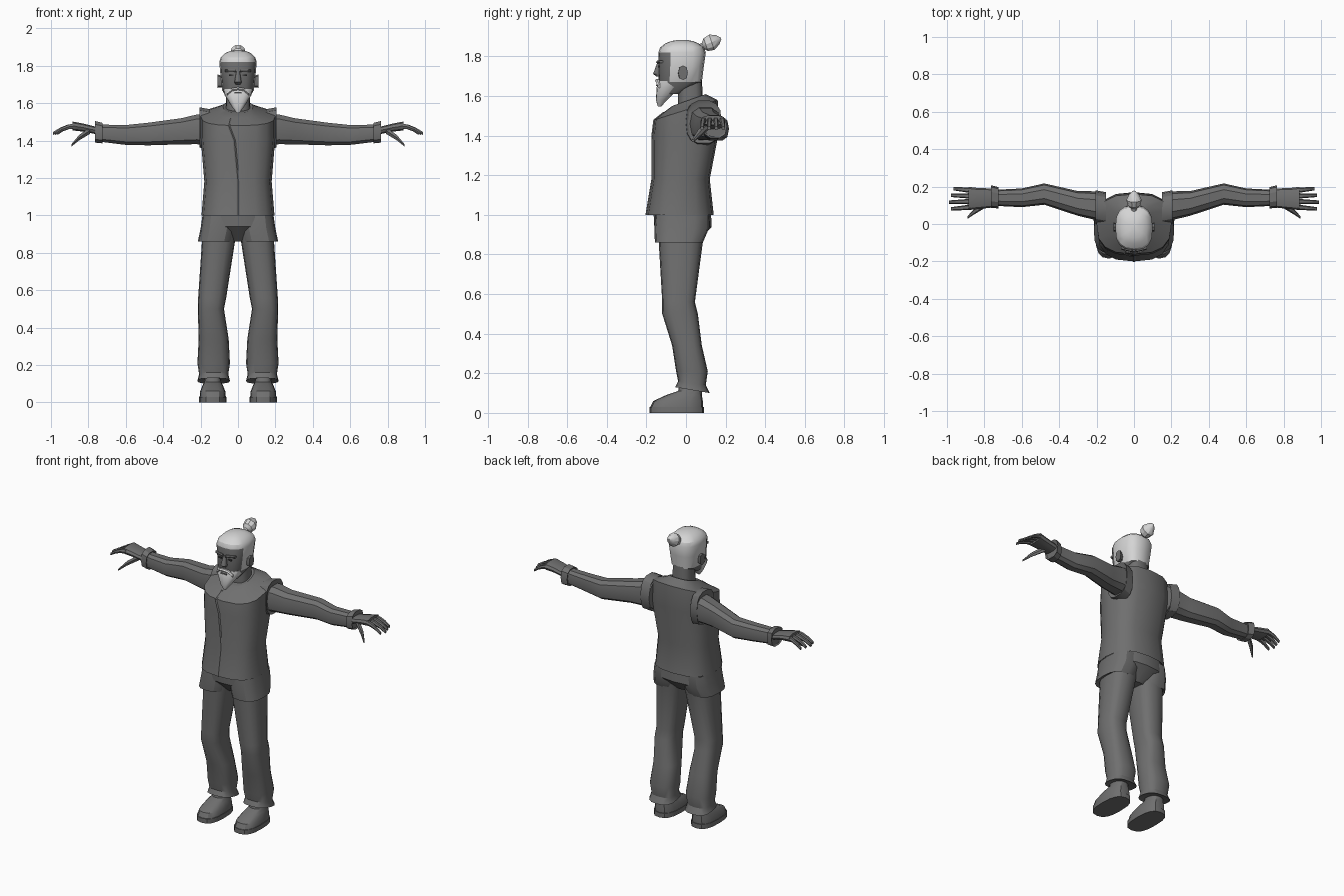
import bpy, bmesh, math
from mathutils import Vector

cube = bpy.data.objects.get("Cube")
if cube:
    bpy.data.objects.remove(cube, do_unlink=True)


def make_material(name, value):
    mat = bpy.data.materials.new(name)
    mat.use_nodes = True
    colour = (value, value, value, 1)
    mat.diffuse_color = colour
    mat.node_tree.nodes["Principled BSDF"].inputs["Base Color"].default_value = colour
    return mat


CLOTH = make_material("dark grey", .16)
HAIR = make_material("pale grey hair", .66)
DETAIL = make_material("charcoal", .05)
parts = []


def section(centre, u, v, sides=16, power=.75):
    """Rounded-square cross-section spanned by the half axes u and v."""
    def soften(value):
        return math.copysign(abs(value) ** power, value)
    angles = [math.tau * i / sides for i in range(sides)]
    return [Vector(centre) + Vector(u) * soften(math.cos(a)) + Vector(v) * soften(math.sin(a))
            for a in angles]


def level(z, half, front, back, x=0, rise=0):
    """Horizontal cross-section whose back edge sits higher by rise."""
    return section((x, (front + back) / 2, z + rise / 2), (half, 0, 0),
                   (0, (back - front) / 2, rise / 2))


def upright(x, y, z, radius, flat, sides):
    """Cross-section standing across the arm."""
    return section((x, y, z), (0, radius, 0), (0, 0, radius * flat), sides)


def finish(name, bm, mats, mirror, rule=None):
    bmesh.ops.recalc_face_normals(bm, faces=bm.faces)
    if rule:
        for face in bm.faces:
            face.material_index = int(rule(face.calc_center_median()))
    mesh = bpy.data.meshes.new(name)
    bm.to_mesh(mesh)
    bm.free()
    for mat in mats:
        mesh.materials.append(mat)
    obj = bpy.data.objects.new(name, mesh)
    bpy.context.collection.objects.link(obj)
    if mirror:
        obj.modifiers.new("mirror", "MIRROR")
    parts.append(obj)


def tuck(ring, neighbour):
    """Fold the end of a garment inwards to make a hem."""
    middle = sum(neighbour, Vector()) / len(neighbour)
    return [point.lerp(middle, .15) for point in ring]


def loft(name, rings, mats=(CLOTH,), mirror=False, hems=False, rule=None):
    if hems:
        rings = [tuck(rings[0], rings[1]), *rings, tuck(rings[-1], rings[-2])]
    bm = bmesh.new()
    rows = [[bm.verts.new(point) for point in ring] for ring in rings]
    for low, high in zip(rows, rows[1:]):
        for i in range(len(low)):
            bm.faces.new((low[i - 1], low[i], high[i], high[i - 1]))
    bm.faces.new(rows[0])
    bm.faces.new(rows[-1])
    finish(name, bm, mats, mirror, rule)


def stack(name, rows, **options):
    """Loft through horizontal sections: z, half width, front, back, x, rise."""
    loft(name, [level(*row) for row in rows], **options)


def limb(name, rows, flat=1, sides=10, **options):
    """Loft along a mirrored arm part: x, y, z, radius."""
    loft(name, [upright(*row, flat, sides) for row in rows], mirror=True, **options)


def plate(name, centre, size, mat, mirror=False):
    bm = bmesh.new()
    bmesh.ops.create_cube(bm, size=1)
    bmesh.ops.scale(bm, vec=size, verts=bm.verts)
    bmesh.ops.translate(bm, vec=centre, verts=bm.verts)
    finish(name, bm, (mat,), mirror)


# Jacket from hem to collar, with shoulders sloping up to the back
jacket = [(1, .195, -.2, .14, 0, 0), (1.18, .18, -.17, .12, 0, 0),
          (1.4, .2, -.17, .17, 0, .04), (1.48, .2, -.16, .16, 0, .1),
          (1.52, .11, -.11, .12, 0, .08), (1.55, .08, -.07, .1, 0, .06)]
stack("jacket", jacket, hems=True)

# Front seam following the jacket and veering off at the wrapped collar
loft("front_seam", [section((-rise / 2, front, z), (.007, 0, 0), (0, .005, 0), 4)
                    for z, half, front, back, x, rise in jacket[:-1]])

# Armholes, sleeves and cuffs
limb("armhole_edge", [(.15, .08, 1.46, .09), (.205, .09, 1.47, .09)], 1.22, 14, hems=True)
limb("sleeve", [(.15, .09, 1.46, .08), (.22, .1, 1.46, .075), (.3, .11, 1.45, .066),
                (.48, .16, 1.435, .057), (.6, .14, 1.43, .05), (.74, .14, 1.44, .043)], 1.1)
limb("sleeve_cuff", [(.725, .14, 1.44, .057), (.765, .147, 1.447, .06)], hems=True)

# Palms, drooping fingers and spread thumbs
limb("palm", [(.74, .14, 1.45, .05), (.83, .136, 1.47, .056), (.885, .137, 1.478, .062)], .4)
for i, name in enumerate(("index", "middle", "ring", "little")):
    reach = .04 - .004 * abs(i - 1)
    limb(name + "_finger", [(.87 + reach * k, .09 + .03 * i + .002 * k * (i - 1.5),
                             1.478 - .0045 * k * k, .015 - .002 * k) for k in range(4)], sides=6)
limb("thumb", [(.79, .11, 1.455, .02), (.85, .07, 1.415, .016), (.89, .035, 1.375, .007)], sides=6)

# Hips, hanging thigh panels and trousers
stack("hips", [(.86, .06, -.08, .05), (.94, .18, -.16, .13), (1.03, .185, -.165, .125)])
stack("thigh_panel", [(.86, .095, -.157, .085, .12), (.93, .095, -.16, .115, .105),
                      (1, .09, -.155, .115, .1)], mirror=True, hems=True)
stack("trouser_leg", [(.13, .087, -.055, .12, .13, -.03), (.16, .078, -.04, .1, .13, -.02),
                      (.21, .087, -.05, .11, .13), (.34, .08, -.07, .08, .13),
                      (.5, .07, -.12, .06, .145), (.56, .075, -.12, .045, .138),
                      (.9, .09, -.14, .09, .1)], mirror=True, hems=True)

# Shoes with a flat sole and a sloping toe
stack("shoe_sole", [(z, .073, -.185, .09, .135) for z in (0, .03)], mirror=True)
stack("shoe_upper", [(.03, .07, -.18, .085, .135), (.06, .067, -.165, .085, .135),
                     (.09, .055, -.1, .08, .135), (.11, .045, -.04, .08, .135),
                     (.16, .04, -.03, .07, .135)], mirror=True)

# Neck, then head with a domed crown, hair covering top, sides and back
stack("neck", [(1.53, .068, -.04, .088), (1.69, .06, -.04, .08)])
dome = [(1.82 + .065 * math.sin(a), .1 * math.cos(a), -.02 - .12 * math.cos(a),
         -.02 + .12 * math.cos(a)) for a in (0, .4, .8, 1.1, 1.4)]
stack("head", [(1.61, .05, -.12, -.03), (1.67, .085, -.14, .08), (1.75, .094, -.138, .09),
               *dome], mats=(CLOTH, HAIR),
      rule=lambda c: c.z > 1.82 or (c.y > -.085 and c.z > 1.65))
limb("ear", [(.085, -.02, 1.715, .02), (.11, -.015, 1.718, .024)], 1.5, 8)

# Nose, brows and eyes
stack("nose", [(1.7, .014, -.15, -.12), (1.712, .019, -.166, -.12), (1.77, .009, -.145, -.12)])
limb("brow", [(.01, -.14, 1.772, .011), (.07, -.125, 1.774, .011)], .7, 6)
plate("eye", (.036, -.137, 1.75), (.026, .008, .009), DETAIL, True)

# Pointed beard, moustache and mouth
stack("beard", [(1.548, .008, -.142, -.125), (1.58, .032, -.152, -.095),
                (1.645, .073, -.148, -.03), (1.675, .078, -.138, -.02)], mats=(HAIR,))
limb("moustache", [(0, -.14, 1.678, .018), (.03, -.135, 1.673, .018), (.058, -.125, 1.65, .018)],
     .5, 6, mats=(HAIR,))
plate("mouth", (0, -.148, 1.655), (.04, .008, .008), CLOTH)

# Hair bun leaning up and back
bun = [(.06, .014), (.085, .016), (.1, .034), (.13, .041), (.16, .025), (.177, .004)]
loft("hair_bun", [section((0, y, 1.82 + .4 * y), (r, 0, 0), (0, -r / 3, r), 10, 1)
                  for y, r in bun], mats=(HAIR,))

# Smooth shading with crisp folds
bpy.ops.object.select_all(action="DESELECT")
for obj in parts:
    obj.select_set(True)
bpy.context.view_layer.objects.active = parts[0]
bpy.ops.object.shade_smooth_by_angle(angle=math.radians(30))
